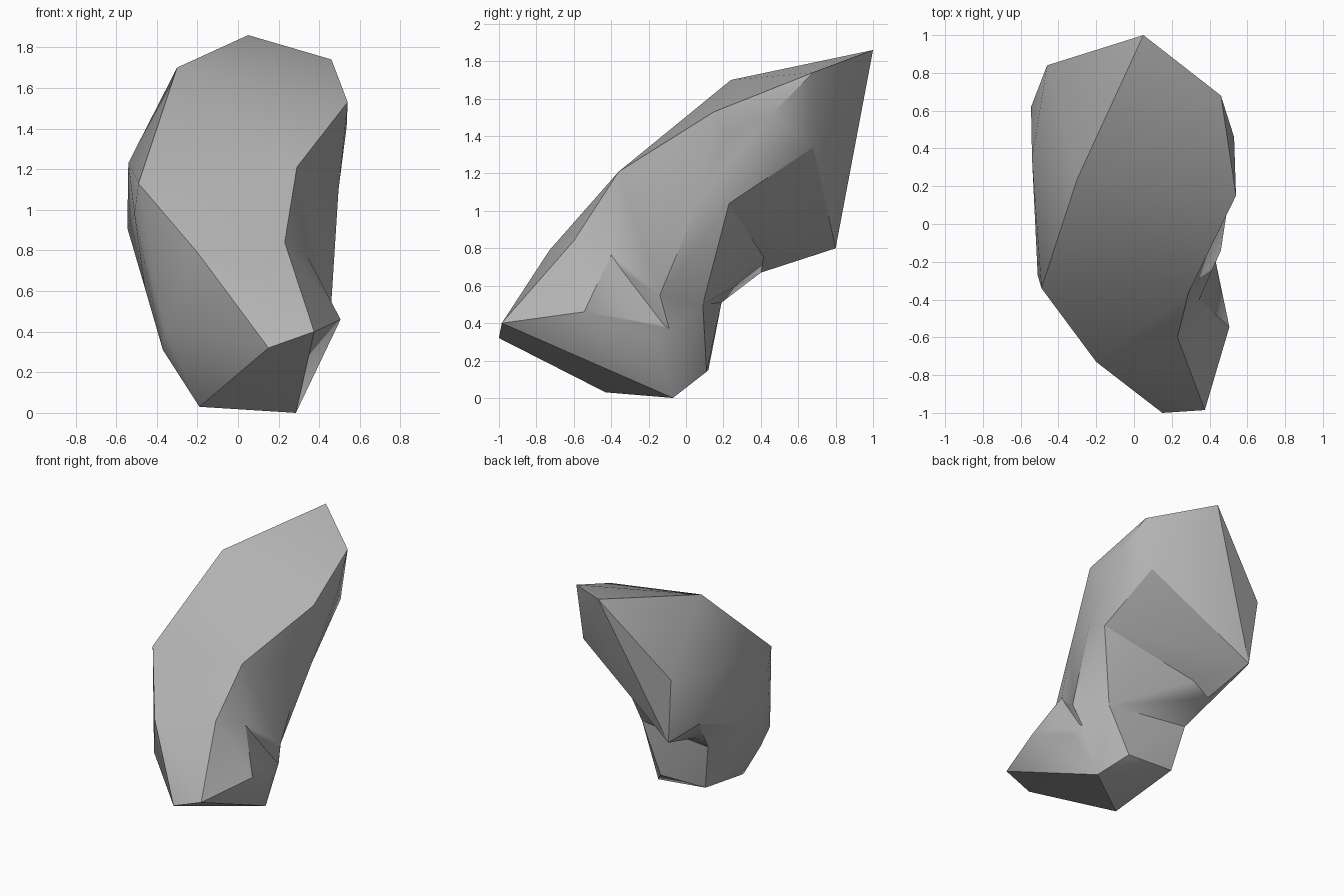
import bpy
import bmesh
from math import radians
from mathutils import Vector

default_cube = bpy.data.objects.get("Cube")
if default_cube:
    bpy.data.objects.remove(default_cube, do_unlink=True)

# One stone colour
stone = bpy.data.materials.new("grey_stone")
stone.use_nodes = True
grey = (0.45, 0.45, 0.45, 1)
stone.diffuse_color = grey
shader = next(n for n in stone.node_tree.nodes if n.type == "BSDF_PRINCIPLED")
shader.inputs["Base Color"].default_value = grey
shader.inputs["Roughness"].default_value = 0.9

# Corner points of the rock's cross-sections, in hundredths of a unit
toe = [(37.5, -98.5, 40), (15, -100, 32), (50.5, -54.5, 46),
       (-19, -43, 3), (42, -17, 32)]
ankle = [(-20, -73, 79), (-36, -51, 41), (-37, -38, 31), (23, -60, 84),
         (34.5, -40, 76.5), (28.5, -7, 0), (41, -9, 37),
         (-25, 12, 15), (14, 11, 14)]
brow = [(29, -36, 121), (-49, -34, 113)]
waist = [(-51, -27, 98), (-46, -10, 62), (46, -14, 55),
         (31, 9, 50), (-32, 19, 51)]
hip = [(-36, 40, 67), (47, 23, 104), (-54.5, 62, 91),
       (-54, 35, 123), (49.5, 9, 110)]
crown = [(54, 15, 153), (-30, 24, 170), (5, 100, 186), (46, 68, 174),
         (-46, 84, 131), (-41, 80, 80), (40, 68, 134),
         (53, 46, 152), (53.5, 21, 141)]


def chunk(name, *sections):
    """Make a solid chunk wrapped around neighbouring cross-sections."""
    bm = bmesh.new()
    for section in sections:
        for point in section:
            bm.verts.new(Vector(point) / 100)
    hull = bmesh.ops.convex_hull(bm, input=bm.verts)
    spare = {g for g in hull["geom_interior"] + hull["geom_unused"]
             if isinstance(g, bmesh.types.BMVert)}
    bmesh.ops.delete(bm, geom=list(spare), context="VERTS")
    bmesh.ops.recalc_face_normals(bm, faces=bm.faces)
    mesh = bpy.data.meshes.new(name)
    bm.to_mesh(mesh)
    bm.free()
    mesh.materials.append(stone)
    obj = bpy.data.objects.new(name, mesh)
    bpy.context.collection.objects.link(obj)
    return obj


# Overlapping chunks from the toe up to the crown
rock = chunk("rock", brow, hip, crown)
lower_chunks = [
    chunk("rock_middle", brow, waist, hip),
    chunk("rock_shin", ankle, brow, waist),
    chunk("rock_foot", toe, ankle),
]

# Fuse the chunks into a single boulder
bpy.ops.object.select_all(action="DESELECT")
rock.select_set(True)
bpy.context.view_layer.objects.active = rock
for piece in lower_chunks:
    fuse = rock.modifiers.new("fuse", "BOOLEAN")
    fuse.operation = "UNION"
    fuse.solver = "EXACT"
    fuse.object = piece
    bpy.ops.object.modifier_apply(modifier=fuse.name)
    bpy.data.objects.remove(piece, do_unlink=True)

# Soft shading on shallow facets, crisp on the ridges
bpy.ops.object.shade_smooth_by_angle(angle=radians(30))
